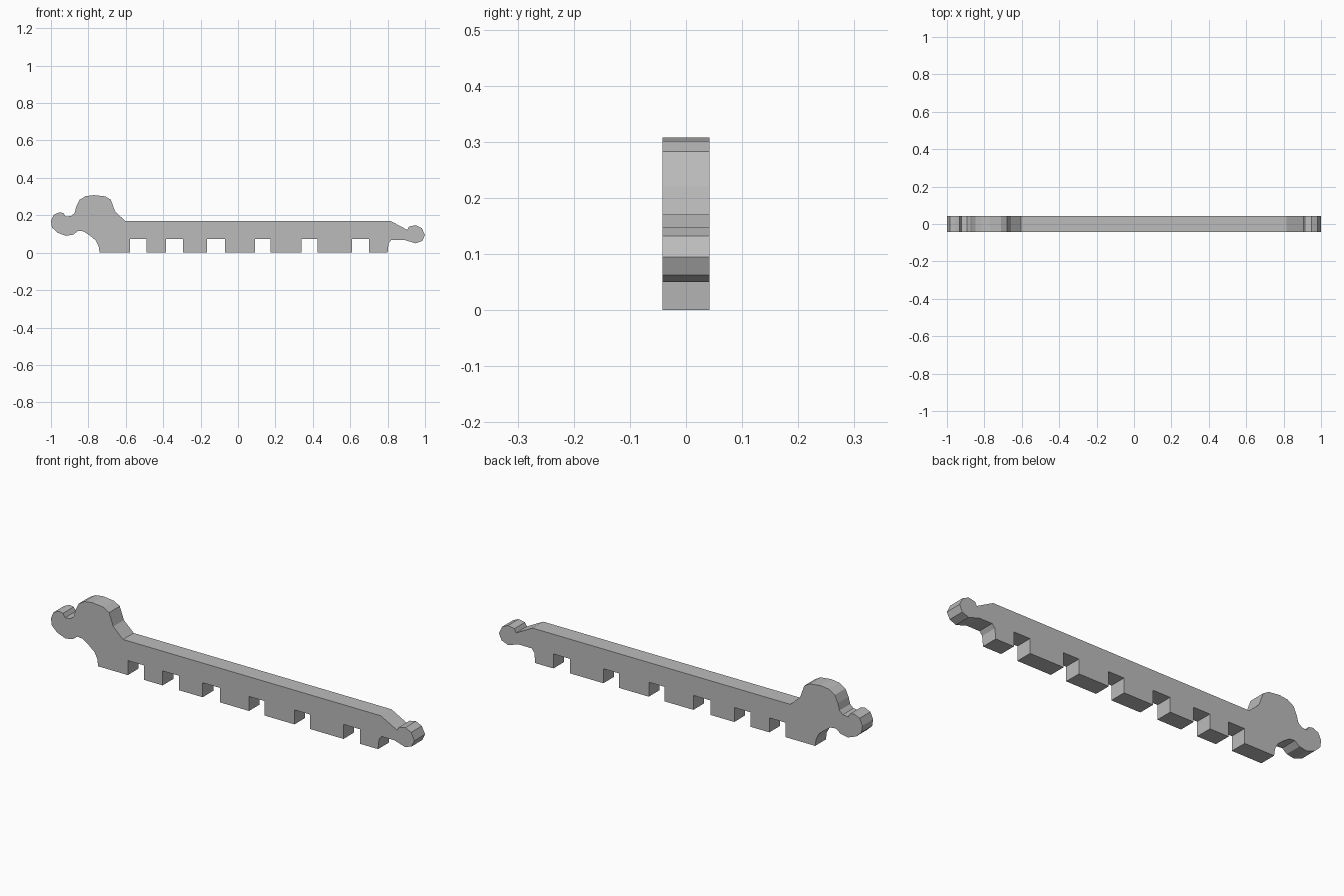
import bpy
import bmesh

cube = bpy.data.objects.get("Cube")
if cube:
    bpy.data.objects.remove(cube, do_unlink=True)

HALF_DEPTH = 0.042
NOTCH_TOP = 0.072

# Single grey material
grey = bpy.data.materials.new("plain grey")
grey.use_nodes = True
colour = (0.5, 0.5, 0.5, 1)
grey.diffuse_color = colour
grey.node_tree.nodes["Principled BSDF"].inputs["Base Color"].default_value = colour

# Left-hand hook and raised hump, from the foot round to the bar top
hook_and_hump = [
    (-.74, 0), (-.745, .035), (-.76, .065), (-.79, .09), (-.825, .114),
    (-.855, .117), (-.88, .097), (-.92, .09), (-.965, .107), (-.995, .135),
    (-1, .17), (-.985, .203), (-.955, .216), (-.933, .212), (-.922, .193),
    (-.892, .196), (-.874, .212), (-.865, .245), (-.848, .282), (-.815, .302),
    (-.77, .308), (-.71, .301), (-.68, .283), (-.657, .22), (-.603, .17)]

# Sloped end and small knob, from the bar top down to the last foot
knob_end = [
    (.815, .17), (.905, .122), (.915, .14), (.95, .147), (.982, .132),
    (1, .095), (.985, .063), (.95, .05), (.89, .068), (.82, .068),
    (.805, .05), (.8, 0)]

# Square notches along the underside, listed towards the hook
notches = [(.61, .70), (.34, .425), (.09, .175), (-.165, -.07),
           (-.385, -.295), (-.577, -.488)]
underside = []
for left, right in notches:
    underside += [(right, 0), (right, NOTCH_TOP), (left, NOTCH_TOP), (left, 0)]

# Extrude the closed outline through the depth
bm = bmesh.new()
outline = hook_and_hump + knob_end + underside
face = bm.faces.new([bm.verts.new((x, -HALF_DEPTH, z)) for x, z in outline])
result = bmesh.ops.extrude_face_region(bm, geom=[face], use_keep_orig=True)
moved = [v for v in result["geom"] if isinstance(v, bmesh.types.BMVert)]
bmesh.ops.translate(bm, verts=moved, vec=(0, 2 * HALF_DEPTH, 0))
bmesh.ops.recalc_face_normals(bm, faces=bm.faces)
mesh = bpy.data.meshes.new("notched_bar")
bm.to_mesh(mesh)
bm.free()
mesh.materials.append(grey)
bar = bpy.data.objects.new("notched_bar", mesh)
bpy.context.collection.objects.link(bar)
